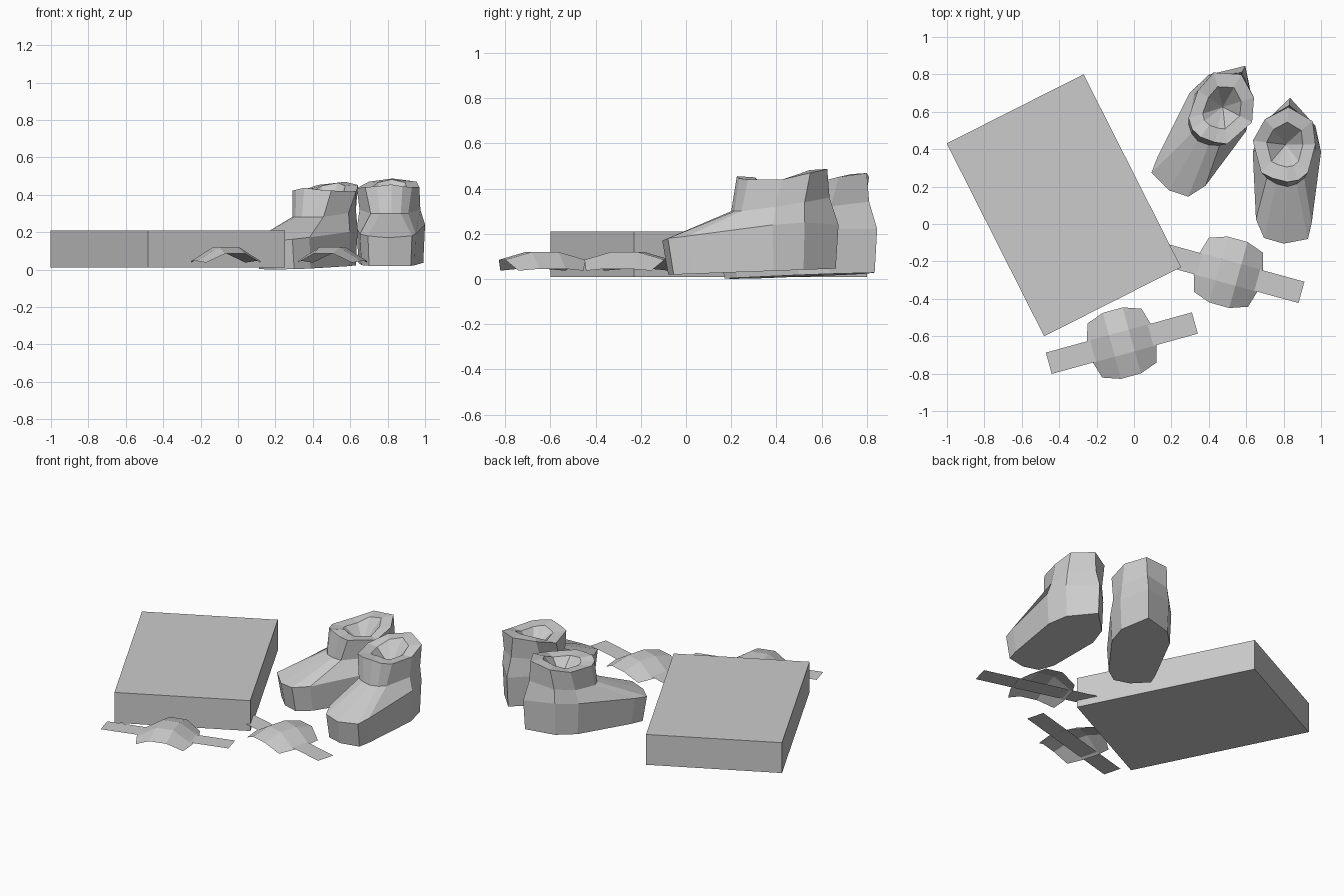
import bpy, bmesh, math
from mathutils import Matrix, Vector

if "Cube" in bpy.data.objects:
    bpy.data.objects.remove(bpy.data.objects["Cube"])


def make_object(name, bm, loc, angle, mirror=False):
    """Place a bmesh in the scene, turned about z and optionally mirrored."""
    if mirror:
        bmesh.ops.scale(bm, vec=(-1, 1, 1), verts=bm.verts)
    bm.transform(Matrix.Translation(loc) @ Matrix.Rotation(math.radians(angle), 4, 'Z'))
    bmesh.ops.recalc_face_normals(bm, faces=bm.faces)
    mesh = bpy.data.meshes.new(name)
    bm.to_mesh(mesh)
    bm.free()
    obj = bpy.data.objects.new(name, mesh)
    bpy.context.collection.objects.link(obj)
    return obj


# Box
bm = bmesh.new()
bmesh.ops.create_cube(bm, size=1)
bmesh.ops.scale(bm, vec=(0.82, 1.155, 0.2), verts=bm.verts)
make_object("box", bm, (-0.375, 0.10, 0.11), 26.8)

# Boot rings: toe front first, then round the right side, heel and left side
INSTEP = [(-.01, -.53, .17), (.12, -.505, .18), (.14, -.42, .19), (.19, -.04, .24),
          (.16, .10, .25), (.024, .25, .24), (-.13, .10, .24), (-.175, -.04, .22),
          (-.158, -.40, .19), (-.115, -.50, .18)]
ANKLE = [(.01, -.225, .30), (.06, -.21, .30), (.10, -.18, .30), (.165, -.03, .32),
         (.15, .10, .34), (.02, .21, .36), (-.12, .10, .34), (-.16, -.03, .32),
         (-.10, -.18, .30), (-.05, -.21, .30)]
CUFF = [(.01, -.20, .455), (.07, -.19, .445), (.12, -.15, .44), (.16, 0, .44),
        (.145, .125, .47), (.016, .20, .487), (-.11, .135, .47), (-.175, .02, .435),
        (-.13, -.15, .44), (-.07, -.18, .445)]


def boot(name, loc, angle, mirror):
    sole = [(x * .95, y * .95, .02 + .035 * (y + .5)) for x, y, z in INSTEP]
    opening = [(x * .58, y * .6, z - .005) for x, y, z in CUFF]
    bm = bmesh.new()
    rings = [[bm.verts.new(p) for p in r] for r in (sole, INSTEP, ANKLE, CUFF, opening)]
    n = len(INSTEP)
    for a, b in zip(rings, rings[1:]):
        for i in range(n):
            j = (i + 1) % n
            bm.faces.new((a[i], a[j], b[j], b[i]))
    bm.faces.new(rings[0][::-1])
    # Inside of the boot closes to a point
    pit = bm.verts.new((0, 0, .33))
    for i in range(n):
        bm.faces.new((rings[-1][i], rings[-1][(i + 1) % n], pit))
    make_object(name, bm, loc, angle, mirror)


boot("right_boot", (0.81, 0.425, 0), 0, False)
boot("left_boot", (0.475, 0.625, -0.018), -34, True)


def pad(name, loc, angle):
    # Domed 3 x 3 shell with rounded outline
    bm = bmesh.new()
    grid = []
    for i in range(4):
        row = []
        for j in range(4):
            su, sv = (1 if i > 1 else -1), (1 if j > 1 else -1)
            end_u, end_v = i in (0, 3), j in (0, 3)
            if end_u and end_v:
                u, v, z = .15, .15, .037
            elif end_u:
                u, v, z = .176, .06, .045
            elif end_v:
                u, v, z = .055, .183, .085
            else:
                u, v, z = .055, .06, .12
            row.append(bm.verts.new((u * su, v * sv, z)))
        grid.append(row)
    for i in range(3):
        for j in range(3):
            bm.faces.new((grid[i][j], grid[i + 1][j], grid[i + 1][j + 1], grid[i][j + 1]))
    make_object(name, bm, loc, angle)

    # Flat strap under the pad
    bm = bmesh.new()
    bmesh.ops.create_grid(bm, x_segments=1, y_segments=1, size=0.5)
    bmesh.ops.scale(bm, vec=(.81, .118, 1), verts=bm.verts)
    make_object(name + "_strap", bm, Vector(loc) + Vector((0, 0, .055)), angle)


pad("left_pad", (-0.065, -0.637, 0), 15.4)
pad("right_pad", (0.505, -0.258, 0), -15.4)
